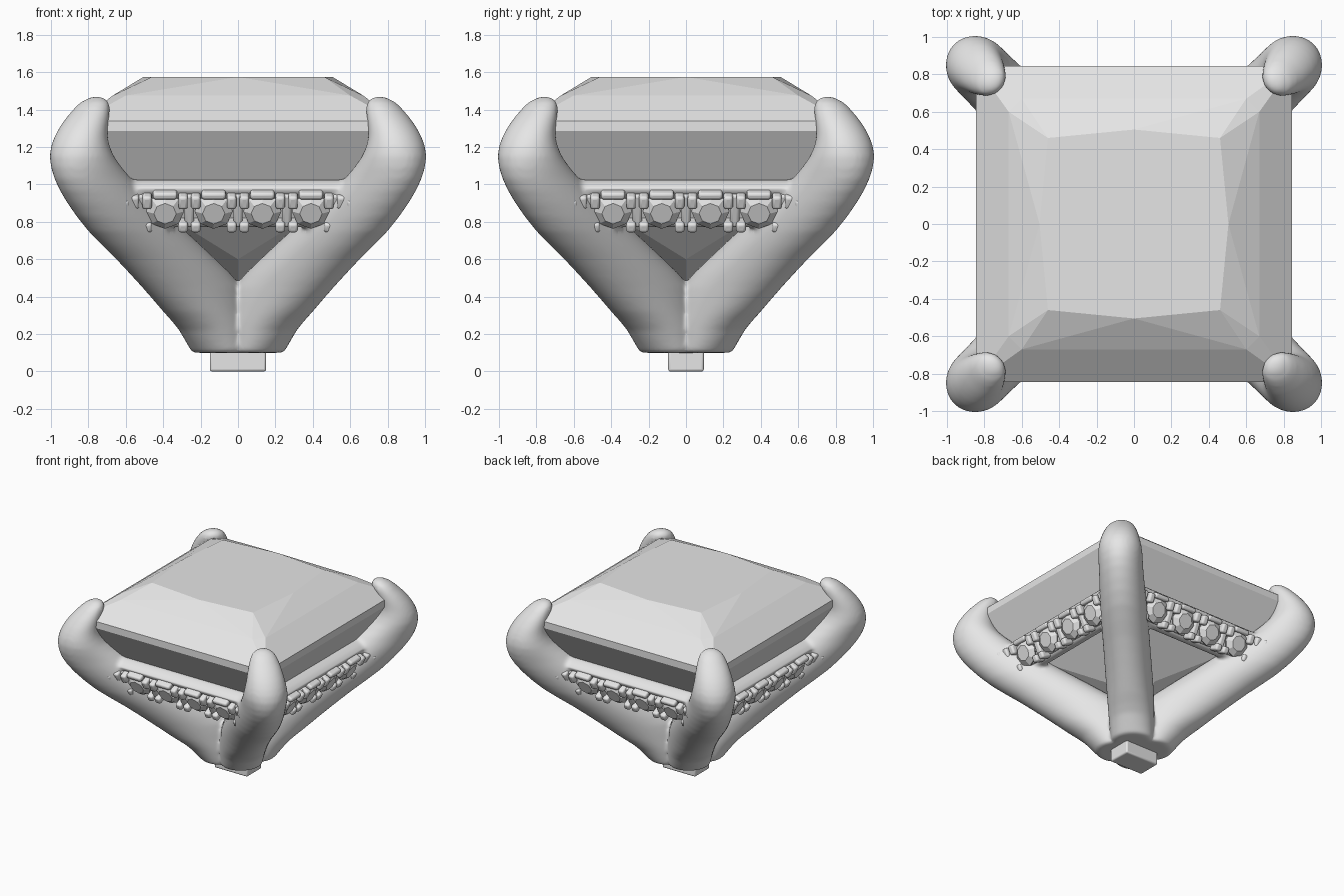
import bpy, bmesh, math
from mathutils import Matrix, Vector

if "Cube" in bpy.data.objects:
    bpy.data.objects.remove(bpy.data.objects["Cube"])

grey = bpy.data.materials.new("light grey")
grey.diffuse_color = (0.79, 0.79, 0.79, 1)
grey.use_nodes = True
grey.node_tree.nodes["Principled BSDF"].inputs["Base Color"].default_value = grey.diffuse_color


def finish(name, bm, smooth=True, angle=40, bevel=0, fuse=0):
    """Turn a bmesh into a named, shaded object."""
    bmesh.ops.recalc_face_normals(bm, faces=bm.faces)
    me = bpy.data.meshes.new(name)
    bm.to_mesh(me)
    bm.free()
    me.materials.append(grey)
    ob = bpy.data.objects.new(name, me)
    bpy.context.collection.objects.link(ob)
    if smooth:
        bpy.ops.object.select_all(action='DESELECT')
        ob.select_set(True)
        bpy.context.view_layer.objects.active = ob
        bpy.ops.object.shade_smooth_by_angle(angle=math.radians(angle))
    if bevel:
        m = ob.modifiers.new("Bevel", 'BEVEL')
        m.width, m.segments = bevel, 3
    if fuse:
        m = ob.modifiers.new("Fuse", 'REMESH')
        m.mode, m.voxel_size, m.use_smooth_shade = 'VOXEL', fuse, True
        m = ob.modifiers.new("Blend", 'SMOOTH')
        m.factor, m.iterations = 0.5, 8
    return ob


def turn(k):
    return Matrix.Rotation(k * math.pi / 2, 4, 'Z')


def loft(bm, rings):
    """Skin closed rings of points and cap both ends."""
    rows = [[bm.verts.new(p) for p in r] for r in rings]
    n = len(rows[0])
    for a, b in zip(rows, rows[1:]):
        for i in range(n):
            bm.faces.new((a[i], a[(i + 1) % n], b[(i + 1) % n], b[i]))
    bm.faces.new(rows[0][::-1])
    bm.faces.new(rows[-1])


def refine(rows):
    """Insert smooth in-between rows."""
    rows = [Vector(r) for r in rows]
    out = [rows[0]]
    for i in range(len(rows) - 1):
        p, q = rows[i], rows[i + 1]
        if 0 < i < len(rows) - 2:
            out.append((p + q) * 0.5625 - (rows[i - 1] + rows[i + 2]) * 0.0625)
        out.append(q)
    return out


# Large square-cut gem: convex hull of its facet corners
quarter = [
    (0.46, 0.46, 1.575), (0, 0.505, 1.575),              # table
    (0.60, 0.67, 1.475), (-0.60, 0.67, 1.475),           # crown break
    (0.845, 0.845, 1.34), (0.845, 0.845, 1.285),         # girdle
    (0.68, 0.68, 1.02), (0, 0.24, 0.60),                 # pavilion
]
bm = bmesh.new()
for k in range(4):
    for p in quarter:
        bm.verts.new(turn(k) @ Vector(p))
bm.verts.new((0, 0, 0.455))
bmesh.ops.convex_hull(bm, input=bm.verts)
bmesh.ops.dissolve_limit(bm, angle_limit=0.01, verts=bm.verts, edges=bm.edges)
finish("centre_gem", bm, smooth=False)

# Four corner prongs: z, centre on x and y, radial and sideways radius
prong_rows = [
    (0.10, 0.10, 0.135, 0.155), (0.22, 0.13, 0.20, 0.168),
    (0.32, 0.175, 0.268, 0.172), (0.45, 0.245, 0.335, 0.176),
    (0.60, 0.385, 0.333, 0.176), (0.75, 0.54, 0.323, 0.176),
    (0.90, 0.675, 0.288, 0.172), (1.03, 0.775, 0.24, 0.166),
    (1.15, 0.835, 0.180, 0.165), (1.25, 0.840, 0.140, 0.147),
    (1.33, 0.815, 0.118, 0.128), (1.39, 0.788, 0.097, 0.108),
    (1.44, 0.766, 0.070, 0.080), (1.468, 0.755, 0.030, 0.035),
]
bm = bmesh.new()
for k in range(4):
    spin = turn(k) @ Matrix.Rotation(math.pi / 4, 4, 'Z')
    rings = []
    for z, c, a, b in refine(prong_rows):
        angles = [i * math.tau / 32 for i in range(32)]
        rings.append([spin @ Vector((c * math.sqrt(2) + a * math.cos(t),
                                     b * math.sin(t), z)) for t in angles])
    loft(bm, rings)

# Gallery rails, fused with the prongs
rail_profile = [(0.56, 0.80), (0.59, 0.98), (0.64, 1.025), (0.70, 1.025),
                (0.745, 1.005), (0.77, 0.98), (0.765, 0.955), (0.72, 0.93),
                (0.66, 0.81), (0.645, 0.775), (0.60, 0.77)]
for k in range(4):
    loft(bm, [[turn(k) @ Vector((x, -o, z)) for o, z in rail_profile]
              for x in (-0.66, 0.66)])
finish("prongs_and_rails", bm, angle=60, fuse=0.014)

# Tilted frame on each rail face: x along, y up, z outward
tilt = (Matrix.Translation((0, -0.72, 0.86))
        @ Matrix.Rotation(math.radians(114), 4, 'X'))
stone_x = [-0.39, -0.13, 0.13, 0.39]
gap_x = [-0.52, -0.26, 0, 0.26, 0.52]


def place(k, x, y, z):
    return turn(k) @ tilt @ Matrix.Translation((x, y, z))


# Small faceted stones
bm = bmesh.new()
for k in range(4):
    for x in stone_x:
        for r1, r2, lo, hi in ((0.04, 0.102, -0.06, 0.0),
                               (0.102, 0.102, 0.0, 0.01),
                               (0.102, 0.06, 0.01, 0.04)):
            bmesh.ops.create_cone(bm, cap_ends=(r2 < 0.09), segments=8,
                                  radius1=r1, radius2=r2, depth=hi - lo,
                                  matrix=place(k, x, 0, (lo + hi) / 2))
bmesh.ops.remove_doubles(bm, verts=bm.verts, dist=0.001)
finish("small_stones", bm, smooth=False)


# Rounded metal blocks holding the small stones
def block(bm, k, x, y, z, size):
    bmesh.ops.create_cube(bm, size=1, matrix=place(k, x, y, z)
                          @ Matrix.Diagonal((*size, 1)))


bm = bmesh.new()
for k in range(4):
    for x in stone_x:
        block(bm, k, x, 0.10, 0.0, (0.13, 0.04, 0.09))       # hood
        block(bm, k, x, -0.075, -0.035, (0.13, 0.04, 0.05))  # lower lip
    for x in gap_x:
        block(bm, k, x, 0.0, -0.02, (0.05, 0.19, 0.07))      # bridge
        for s in (-0.034, 0.034):
            block(bm, k, x + s, 0.065, 0.01, (0.05, 0.075, 0.09))
            block(bm, k, x + s, -0.085, 0.0, (0.052, 0.055, 0.09))
    for x in (-0.6, 0.6):
        block(bm, k, x, 0.05, 0.03, (0.035, 0.09, 0.12))     # end beads
finish("stone_claws", bm, angle=60, bevel=0.015)

# Base peg
bm = bmesh.new()
bmesh.ops.create_cube(bm, size=1, matrix=Matrix.Translation((0, 0, 0.06))
                      @ Matrix.Diagonal((0.30, 0.19, 0.12, 1)))
finish("base_peg", bm, angle=60, bevel=0.012)
